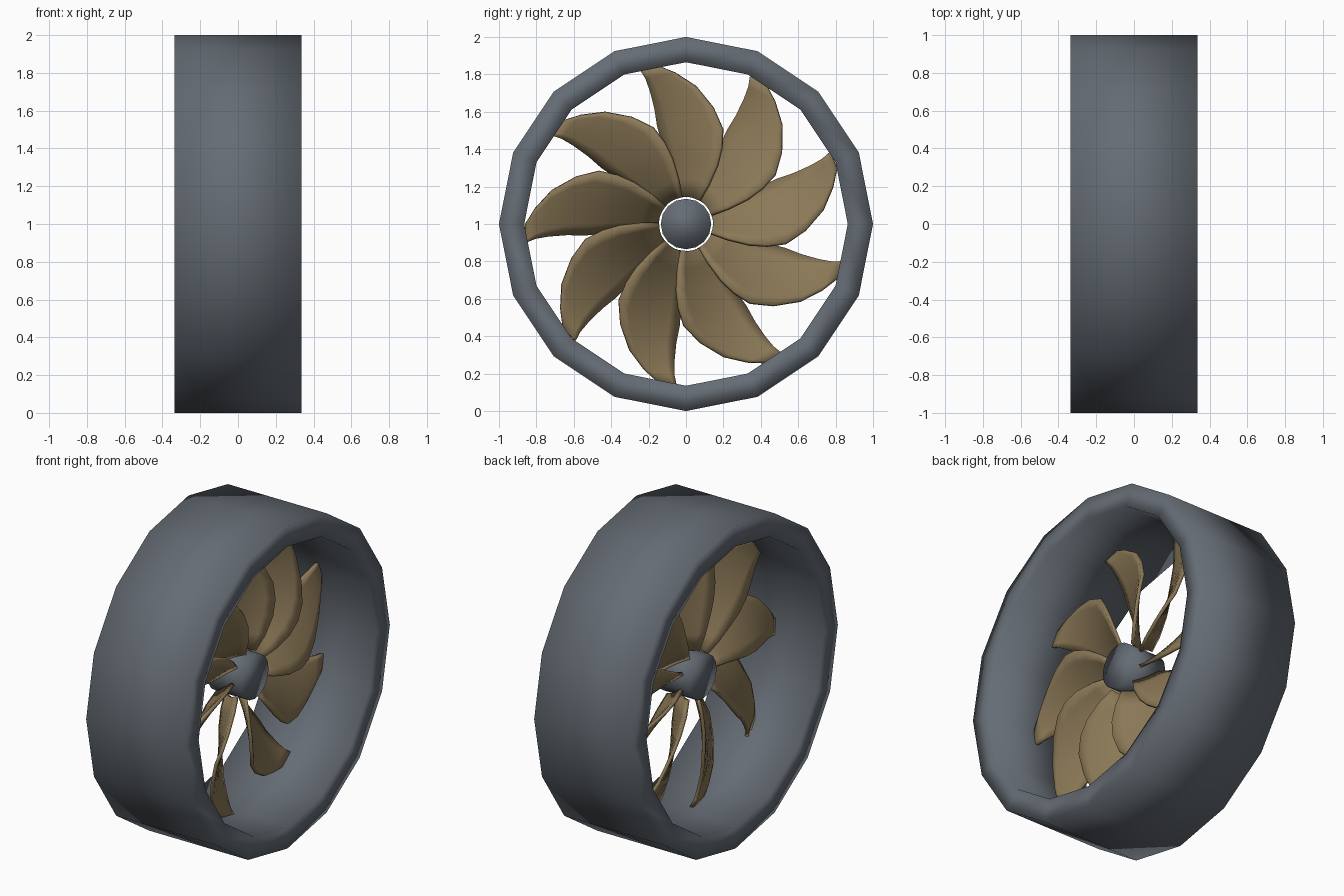
import bpy, bmesh
from math import cos, sin, radians, tau

if "Cube" in bpy.data.objects:
    bpy.data.objects.remove(bpy.data.objects["Cube"], do_unlink=True)


def material(name, rgb):
    m = bpy.data.materials.new(name)
    m.use_nodes = True
    m.diffuse_color = (*rgb, 1)
    bsdf = m.node_tree.nodes["Principled BSDF"]
    bsdf.inputs["Base Color"].default_value = (*rgb, 1)
    bsdf.inputs["Roughness"].default_value = 0.7
    return m


steel = material("slate_grey", (0.13, 0.15, 0.175))
bronze = material("dull_bronze", (0.26, 0.19, 0.095))


def make_object(name, bm, mat):
    bmesh.ops.recalc_face_normals(bm, faces=bm.faces)
    for f in bm.faces:
        f.smooth = True
    mesh = bpy.data.meshes.new(name)
    bm.to_mesh(mesh)
    bm.free()
    mesh.materials.append(mat)
    ob = bpy.data.objects.new(name, mesh)
    ob.location.z = 1
    bpy.context.collection.objects.link(ob)
    return ob


def polar(x, r, a):
    return (x, r * cos(a), r * sin(a))


def lathe(profile, closed, sides=16):
    """Turn (x, radius) points around the x axis."""
    bm = bmesh.new()
    loops = [[bm.verts.new(polar(x, r, tau * i / sides)) for i in range(sides)]
             for x, r in profile]
    pairs = list(zip(loops, loops[1:]))
    if closed:
        pairs.append((loops[-1], loops[0]))
    else:
        bm.faces.new(loops[0])
        bm.faces.new(loops[-1])
    for a, b in pairs:
        for i in range(sides):
            j = (i + 1) % sides
            bm.faces.new((a[i], a[j], b[j], b[i]))
    return bm


# Outer duct ring and central hub
W = 0.337
make_object("duct_ring", lathe([(-W, 1), (W, 1), (W, 0.865), (-W, 0.865)], True), steel)
make_object("hub", lathe([(-0.115, 0.135), (0.115, 0.135)], False), steel)

# Blade rows: radius, leading angle, leading x, trailing angle, trailing x
ROWS = [
    (0.145, -46, 0.07, -2, -0.07),
    (0.24, -46, 0.10, -2, -0.09),
    (0.355, -44, 0.12, -1, -0.10),
    (0.45, -41, 0.12, 0, -0.10),
    (0.545, -37, 0.10, 0, -0.09),
    (0.64, -29, 0.07, -1, -0.07),
    (0.74, -20, 0.03, -1, -0.04),
    (0.81, -12, 0.01, -0.5, -0.02),
    (0.86, -6, 0.0, 0.5, 0.0),
]
STEPS = 6


def blade(name, turn):
    bm = bmesh.new()
    grid = []
    for r, a0, x0, a1, x1 in ROWS:
        row = []
        for k in range(STEPS + 1):
            t = k / STEPS
            a = radians(turn + a0 + (a1 - a0) * t)
            row.append(bm.verts.new(polar(x0 + (x1 - x0) * t, r, a)))
        grid.append(row)
    for lo, hi in zip(grid, grid[1:]):
        for k in range(STEPS):
            bm.faces.new((lo[k], lo[k + 1], hi[k + 1], hi[k]))
    ob = make_object(name, bm, bronze)
    solid = ob.modifiers.new("thickness", "SOLIDIFY")
    solid.thickness = 0.02
    solid.offset = 0


# Nine swept, twisted blades
for n in range(9):
    blade(f"blade_{n + 1}", 66 + 40 * n)
